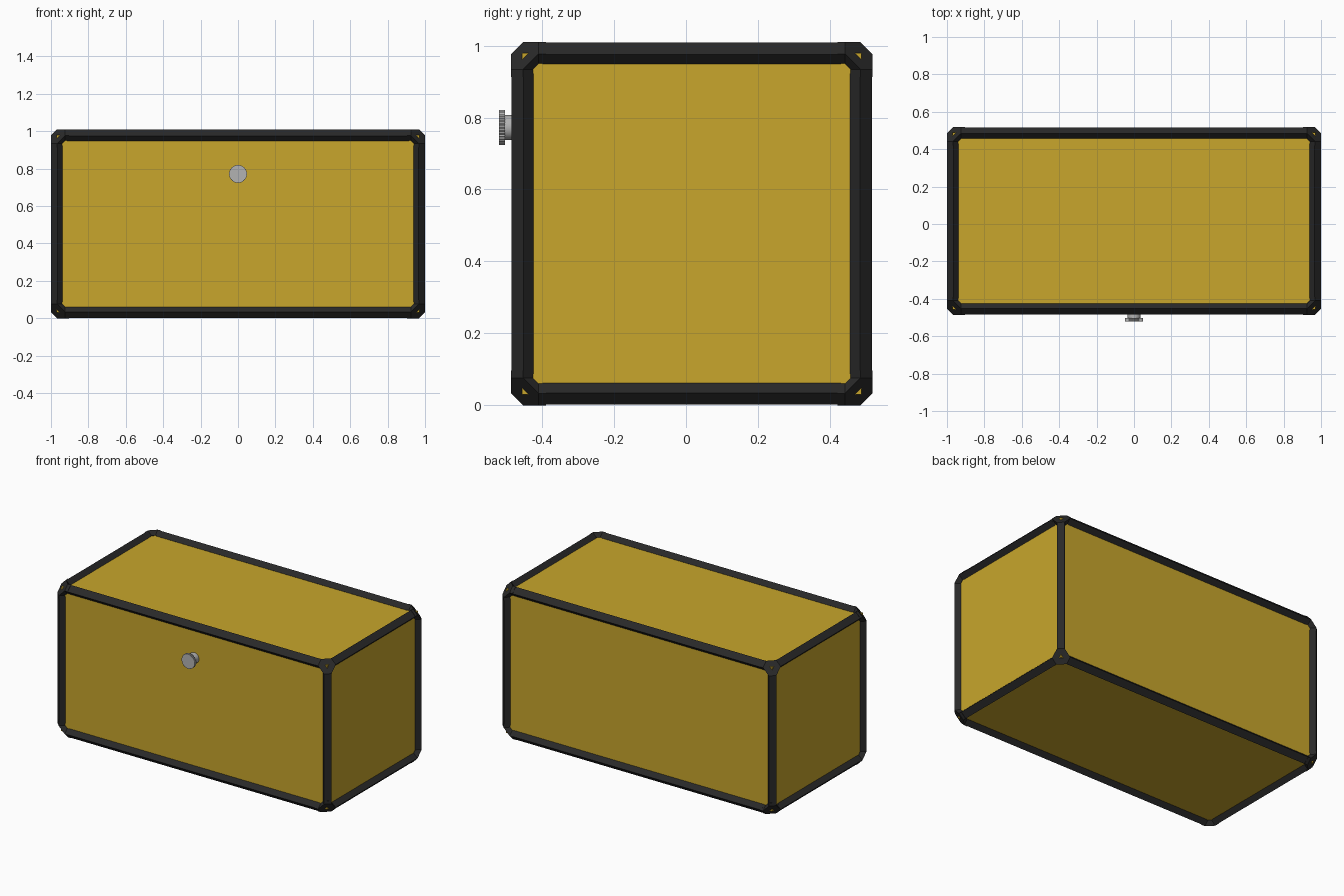
import bpy, bmesh, math
from mathutils import Vector
from itertools import product

cube = bpy.data.objects.get("Cube")
if cube:
    bpy.data.objects.remove(cube, do_unlink=True)

CENTRE = Vector((0, 0.016, 0.505))
HALF = Vector((1, 0.502, 0.505))
OUT, IN, WIDE = 0.033, 0.028, 0.06   # frame profile insets
BEND, SEAM = 0.076, 0.097            # where a corner block bends and ends


def material(name, rgb):
    m = bpy.data.materials.new(name)
    m.use_nodes = True
    m.diffuse_color = (*rgb, 1)
    m.node_tree.nodes["Principled BSDF"].inputs["Base Color"].default_value = (*rgb, 1)
    return m


yellow = material("mustard yellow", (0.578, 0.381, 0.025))
black = material("charcoal black", (0.022, 0.022, 0.022))
steel = material("steel grey", (0.45, 0.45, 0.45))


def make_object(name, bm, mat):
    bmesh.ops.recalc_face_normals(bm, faces=bm.faces)
    mesh = bpy.data.meshes.new(name)
    bm.to_mesh(mesh)
    bm.free()
    mesh.materials.append(mat)
    obj = bpy.data.objects.new(name, mesh)
    bpy.context.collection.objects.link(obj)
    return obj


def add_hull(bm, points):
    verts = [bm.verts.new(p) for p in points]
    res = bmesh.ops.convex_hull(bm, input=verts)
    inner = [v for v in res["geom_interior"] if isinstance(v, bmesh.types.BMVert)]
    bmesh.ops.delete(bm, geom=inner, context="VERTS")


def section(axis, along, signs, shrink=0.0):
    """Tilted rectangular frame section, given as insets from one box corner."""
    pts = []
    for a, b in ((0, OUT), (OUT, 0), (WIDE, IN), (IN, WIDE)):
        inset = [a + shrink, b + shrink]
        inset.insert(axis, along)
        pts.append(CENTRE + Vector([s * (h - i) for s, h, i in zip(signs, HALF, inset)]))
    return pts


# Yellow body, its faces sunk behind the frame
bm = bmesh.new()
bmesh.ops.create_cube(bm, size=2)
for v in bm.verts:
    v.co = CENTRE + Vector([c * (h - 0.03) for c, h in zip(v.co, HALF)])
make_object("case_panels", bm, yellow)

# Twelve frame bars, a hair slimmer than the corner blocks
for axis in range(3):
    for pair in product((-1, 1), repeat=2):
        ends = []
        for s in (-1, 1):
            signs = list(pair)
            signs.insert(axis, s)
            ends += section(axis, SEAM - 0.01, signs, 0.0015)
        bm = bmesh.new()
        add_hull(bm, ends)
        make_object("frame_bar_" + "xyz"[axis], bm, black)

# Eight corner blocks: a faceted joint with three short arms
for signs in product((-1, 1), repeat=3):
    bm = bmesh.new()
    joint = []
    for axis in range(3):
        bend = section(axis, BEND, signs)
        add_hull(bm, bend + section(axis, SEAM, signs))
        joint += bend
    add_hull(bm, joint)
    make_object("corner_block", bm, black)

# Knob: smooth stem and ridged disc on the front
KNOB_Z = 0.772


def cylinder(name, radius, y0, y1, sides):
    bpy.ops.mesh.primitive_cylinder_add(
        vertices=sides, radius=radius, depth=y1 - y0,
        location=(0, (y0 + y1) / 2, KNOB_Z), rotation=(math.pi / 2, 0, 0))
    obj = bpy.context.object
    obj.name = name
    obj.data.materials.append(steel)
    return obj


cylinder("knob_stem", 0.035, -0.505, -0.45, 32)
bpy.ops.object.shade_smooth_by_angle(angle=math.radians(40))
disc = cylinder("knob_disc", 0.049, -0.52, -0.503, 72)
for v in disc.data.vertices:
    step = round(math.atan2(v.co.y, v.co.x) / math.tau * 72)
    if step % 2:
        v.co.x *= 0.95
        v.co.y *= 0.95
